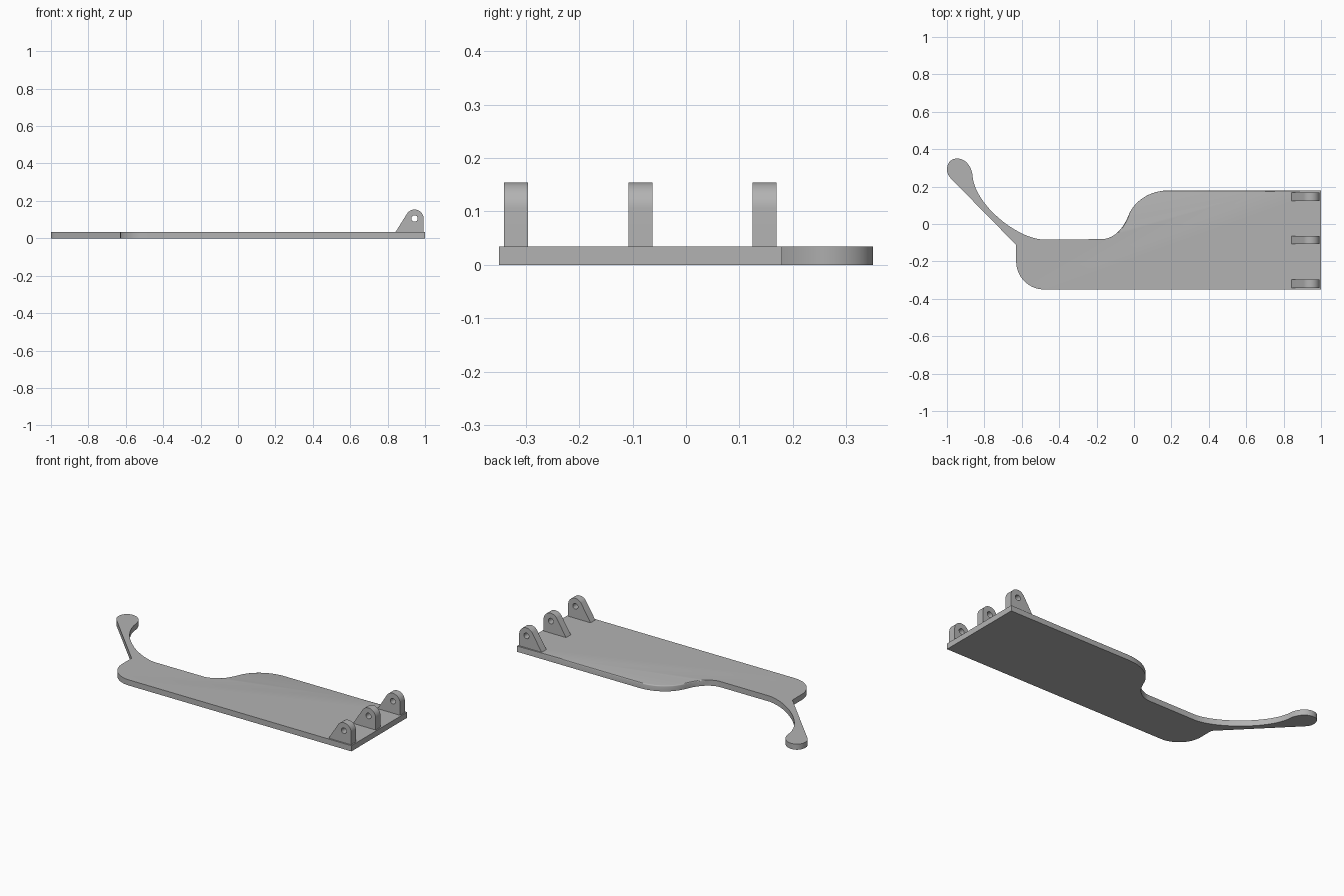
import bpy, bmesh, math
from mathutils import Vector
from mathutils.geometry import interpolate_bezier

cube = bpy.data.objects.get("Cube")
if cube:
    bpy.data.objects.remove(cube, do_unlink=True)

grey = bpy.data.materials.new("plain grey")
grey.use_nodes = True
color = (0.45, 0.45, 0.45, 1)
grey.diffuse_color = color
grey.node_tree.nodes["Principled BSDF"].inputs["Base Color"].default_value = color

THICK = 0.034


def bezier(a, b, c, d, n=16):
    """Points on a Bezier curve, without the last one."""
    pts = interpolate_bezier(*(Vector((*p, 0)) for p in (a, b, c, d)), n + 1)
    return [(p.x, p.y) for p in pts[:-1]]


def arc(center, radius, start, end, n=20):
    return [(center[0] + radius * math.cos(math.radians(start + (end - start) * i / n)),
             center[1] + radius * math.sin(math.radians(start + (end - start) * i / n)))
            for i in range(n + 1)]


def prism(name, loops, place, depth, edit=None):
    """Fill flat loops (the second one is a hole) and extrude them along depth."""
    bm = bmesh.new()
    edges = []
    for loop in loops:
        vs = [bm.verts.new(place(*p)) for p in loop]
        if len(loops) == 1:
            bm.faces.new(vs)
        else:
            edges += [bm.edges.new((v, vs[i - 1])) for i, v in enumerate(vs)]
    if edges:
        bmesh.ops.triangle_fill(bm, use_beauty=True, edges=edges)
    ext = bmesh.ops.extrude_face_region(bm, geom=bm.faces[:], use_keep_orig=True)
    moved = [g for g in ext["geom"] if isinstance(g, bmesh.types.BMVert)]
    bmesh.ops.translate(bm, verts=moved, vec=depth)
    bmesh.ops.recalc_face_normals(bm, faces=bm.faces[:])
    if edit:
        edit(bm)
    mesh = bpy.data.meshes.new(name)
    bm.to_mesh(mesh)
    bm.free()
    mesh.materials.append(grey)
    obj = bpy.data.objects.new(name, mesh)
    bpy.context.collection.objects.link(obj)
    bpy.ops.object.select_all(action="DESELECT")
    bpy.context.view_layer.objects.active = obj
    obj.select_set(True)
    bpy.ops.object.shade_smooth_by_angle(angle=math.radians(30))
    return obj


# Plate outline, counter-clockwise from the front left corner
outline = [(1, -0.35), (1, 0.18), (0.7, 0.18)]
# S-shaped step at the back
outline += bezier((0.19, 0.18), (0.08, 0.18), (0.0, 0.12), (-0.03, 0.045))
outline += bezier((-0.03, 0.045), (-0.06, -0.03), (-0.11, -0.082), (-0.18, -0.082))
# Inner curve of the arm
outline += bezier((-0.5, -0.082), (-0.64, -0.065), (-0.84, 0.1), (-0.862, 0.245))
# Rounded arm tip
outline += bezier((-0.862, 0.245), (-0.863, 0.305), (-0.9, 0.35), (-0.945, 0.35))
outline += bezier((-0.945, 0.35), (-0.98, 0.35), (-1, 0.325), (-1, 0.29))
outline += bezier((-1, 0.29), (-1, 0.265), (-0.985, 0.25), (-0.972, 0.236), 8)
# Straight outer edge of the arm and the rounded front corner
outline += [(-0.63, -0.112)]
outline += bezier((-0.63, -0.2), (-0.63, -0.283), (-0.563, -0.35), (-0.48, -0.35))
outline += [(-0.48, -0.35)]


def soften_back(bm):
    """Round the top edge around the raised part of the back."""
    def chosen(e):
        m = (e.verts[0].co + e.verts[1].co) / 2
        return (all(v.co.z > THICK - 0.001 for v in e.verts)
                and m.y > -0.05 and -0.1 < m.x < 0.7)
    bmesh.ops.bevel(bm, geom=[e for e in bm.edges if chosen(e)], offset=0.006,
                    segments=3, profile=0.5, affect="EDGES")


prism("plate_with_arm", [outline], lambda x, y: (x, y, 0), (0, 0, THICK), soften_back)

# Three hinge lugs with pin holes
pin = (0.944, 0.106)
lug = [(0.84, 0.03), (0.992, 0.03)] + arc(pin, 0.048, 0, 142)
hole = arc(pin, 0.017, 0, 360, 24)[:-1]
for label, y in (("front", -0.341), ("middle", -0.108), ("back", 0.124)):
    prism(label + "_hinge_lug", [lug, hole], lambda x, z: (x, y, z), (0, 0.045, 0))
